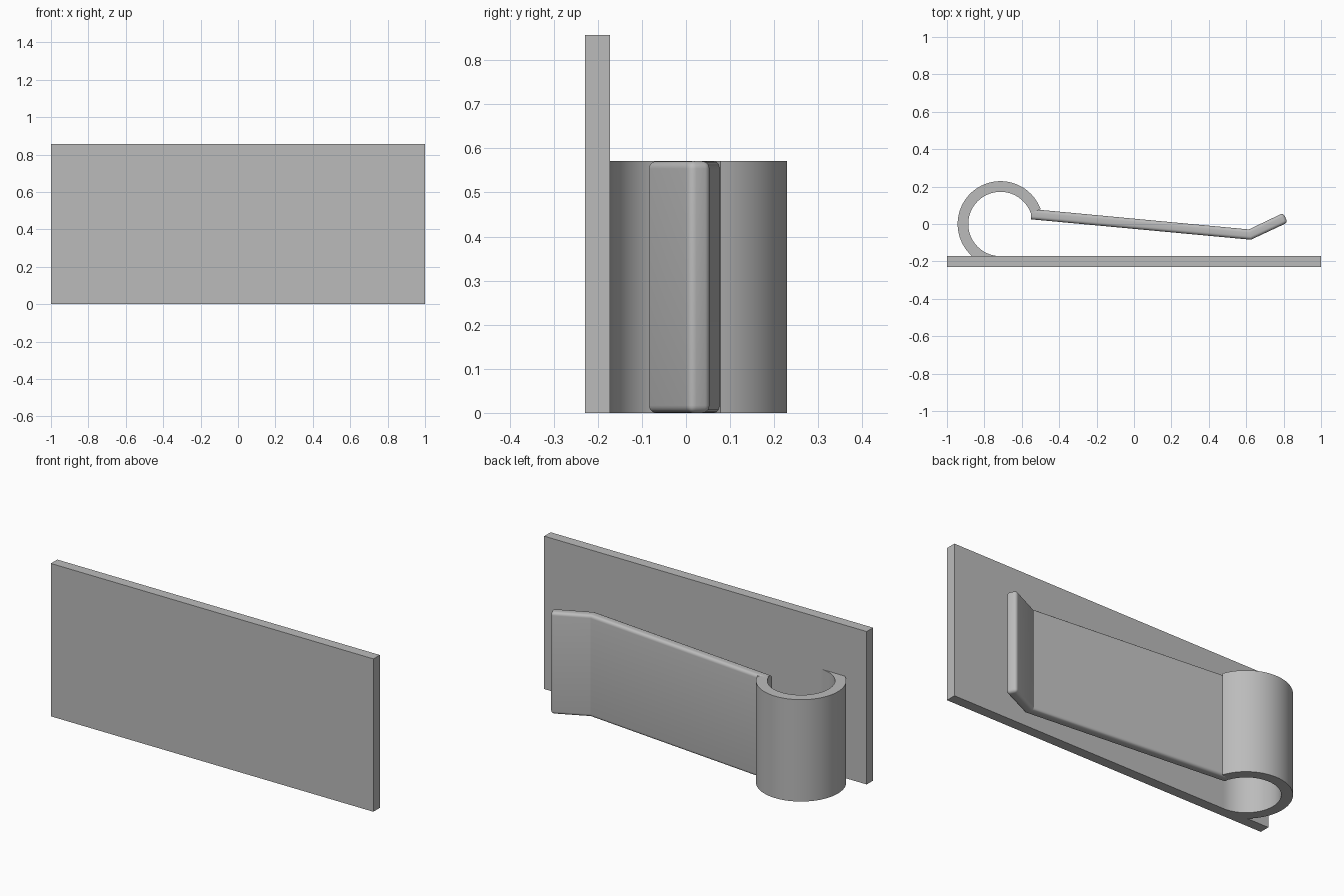
import bpy, bmesh, math

cube = bpy.data.objects.get("Cube")
if cube:
    bpy.data.objects.remove(cube, do_unlink=True)

GREY = 0.5
CLIP_HEIGHT = 0.571

steel = bpy.data.materials.new("plain grey")
steel.use_nodes = True
steel.diffuse_color = (GREY, GREY, GREY, 1)
steel.node_tree.nodes["Principled BSDF"].inputs["Base Color"].default_value = (GREY, GREY, GREY, 1)


def extrude_profile(name, outline, height, bevel_rule=None, radius=0.0):
    """Raise an xy outline to a height, rounding the edges the rule picks."""
    bm = bmesh.new()
    base = bm.faces.new([bm.verts.new((x, y, 0)) for x, y in outline])
    top = bmesh.ops.extrude_face_region(bm, geom=[base])["geom"]
    bmesh.ops.translate(bm, vec=(0, 0, height),
                        verts=[v for v in top if isinstance(v, bmesh.types.BMVert)])
    bmesh.ops.recalc_face_normals(bm, faces=bm.faces[:])
    if bevel_rule:
        edges = [e for e in bm.edges if bevel_rule(e)]
        bmesh.ops.bevel(bm, geom=edges, offset=radius, segments=5,
                        profile=0.5, affect='EDGES', clamp_overlap=True)
    mesh = bpy.data.meshes.new(name)
    bm.to_mesh(mesh)
    bm.free()
    mesh.materials.append(steel)
    obj = bpy.data.objects.new(name, mesh)
    bpy.context.collection.objects.link(obj)
    bpy.ops.object.select_all(action='DESELECT')
    obj.select_set(True)
    bpy.context.view_layer.objects.active = obj
    bpy.ops.object.shade_smooth_by_angle(angle=math.radians(20))
    return obj


# Flat back plate
extrude_profile("back_plate",
                [(-1, -0.229), (1, -0.229), (1, -0.172), (-1, -0.172)], 0.857)


# Open spring loop, rising from the plate and round to the arm
def arc(radius, start, end, steps=72):
    angles = [math.radians(start + (end - start) * i / steps) for i in range(steps + 1)]
    return [(-0.714 + radius * math.cos(a), radius * math.sin(a)) for a in angles]


extrude_profile("spring_loop", arc(0.229, 20, 270) + arc(0.172, 270, 20), CLIP_HEIGHT)


# Bent clip arm with a flared tip; root and bend stay sharp
def is_rounded(edge):
    a, b = edge.verts
    upright = abs(a.co.z - b.co.z) > 0.1
    middle_x = (a.co.x + b.co.x) / 2
    if upright:
        return middle_x > 0.7
    return middle_x > -0.5


arm = [(-0.55, 0.025), (0.625, -0.084), (0.822, 0.008),
       (0.798, 0.059), (0.614, -0.029), (-0.55, 0.08)]
extrude_profile("clip_arm", arm, CLIP_HEIGHT, is_rounded, 0.017)
